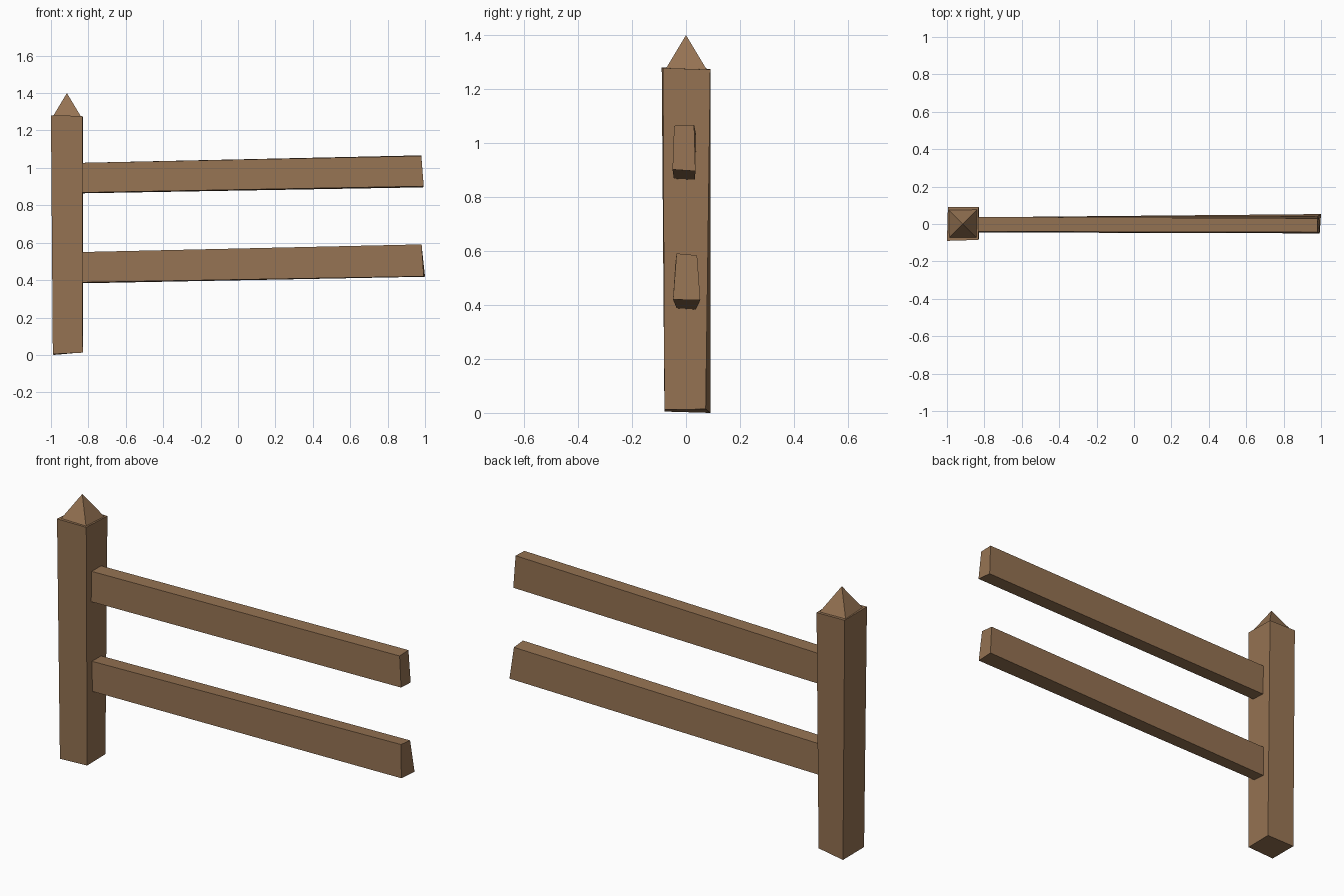
import bpy, bmesh
from math import pi, sqrt
from mathutils import Matrix

if "Cube" in bpy.data.objects:
    bpy.data.objects.remove(bpy.data.objects["Cube"])

wood = bpy.data.materials.new("wood")
wood.diffuse_color = (0.30, 0.17, 0.085, 1)
wood.use_nodes = True
wood.node_tree.nodes["Principled BSDF"].inputs["Base Color"].default_value = wood.diffuse_color


def finish(name, bm):
    bmesh.ops.recalc_face_normals(bm, faces=bm.faces)
    mesh = bpy.data.meshes.new(name)
    bm.to_mesh(mesh)
    bm.free()
    mesh.materials.append(wood)
    obj = bpy.data.objects.new(name, mesh)
    bpy.context.collection.objects.link(obj)
    return obj


def beam(name, start, end):
    """Rough-hewn beam joining two four-cornered ends."""
    bm = bmesh.new()
    a = [bm.verts.new(p) for p in start]
    b = [bm.verts.new(p) for p in end]
    bm.faces.new(a)
    bm.faces.new(b)
    for i in range(4):
        j = (i + 1) % 4
        bm.faces.new((a[i], a[j], b[j], b[i]))
    return finish(name, bm)


# Post: slightly crooked square timber, bottom corners then top corners
beam("post",
     [(-0.99, -0.08, 0.005), (-0.83, -0.08, 0.012), (-0.83, 0.073, 0.014), (-0.985, 0.09, 0.0)],
     [(-1.0, -0.09, 1.28), (-0.832, -0.085, 1.278), (-0.83, 0.09, 1.272), (-0.995, 0.09, 1.275)])

# Pointed cap
bm = bmesh.new()
bmesh.ops.create_cone(bm, cap_ends=True, segments=4, radius1=0.078 * sqrt(2), radius2=0, depth=0.13,
                      matrix=Matrix.Translation((-0.915, 0, 1.335)) @ Matrix.Rotation(pi / 4, 4, 'Z'))
bmesh.ops.remove_doubles(bm, verts=bm.verts, dist=0.0001)
finish("post_cap", bm)

# Rails: post end, then free end (bottom front, bottom back, top back, top front)
beam("upper_rail",
     [(-0.84, -0.045, 0.868), (-0.84, 0.033, 0.864), (-0.84, 0.038, 1.027), (-0.84, -0.04, 1.027)],
     [(0.993, -0.05, 0.902), (0.99, 0.035, 0.896), (0.98, 0.03, 1.067), (0.98, -0.044, 1.064)])
beam("lower_rail",
     [(-0.84, -0.035, 0.388), (-0.84, 0.036, 0.383), (-0.84, 0.038, 0.549), (-0.84, -0.04, 0.55)],
     [(0.993, -0.048, 0.42), (1.0, 0.053, 0.418), (0.982, 0.041, 0.584), (0.982, -0.035, 0.591)])
